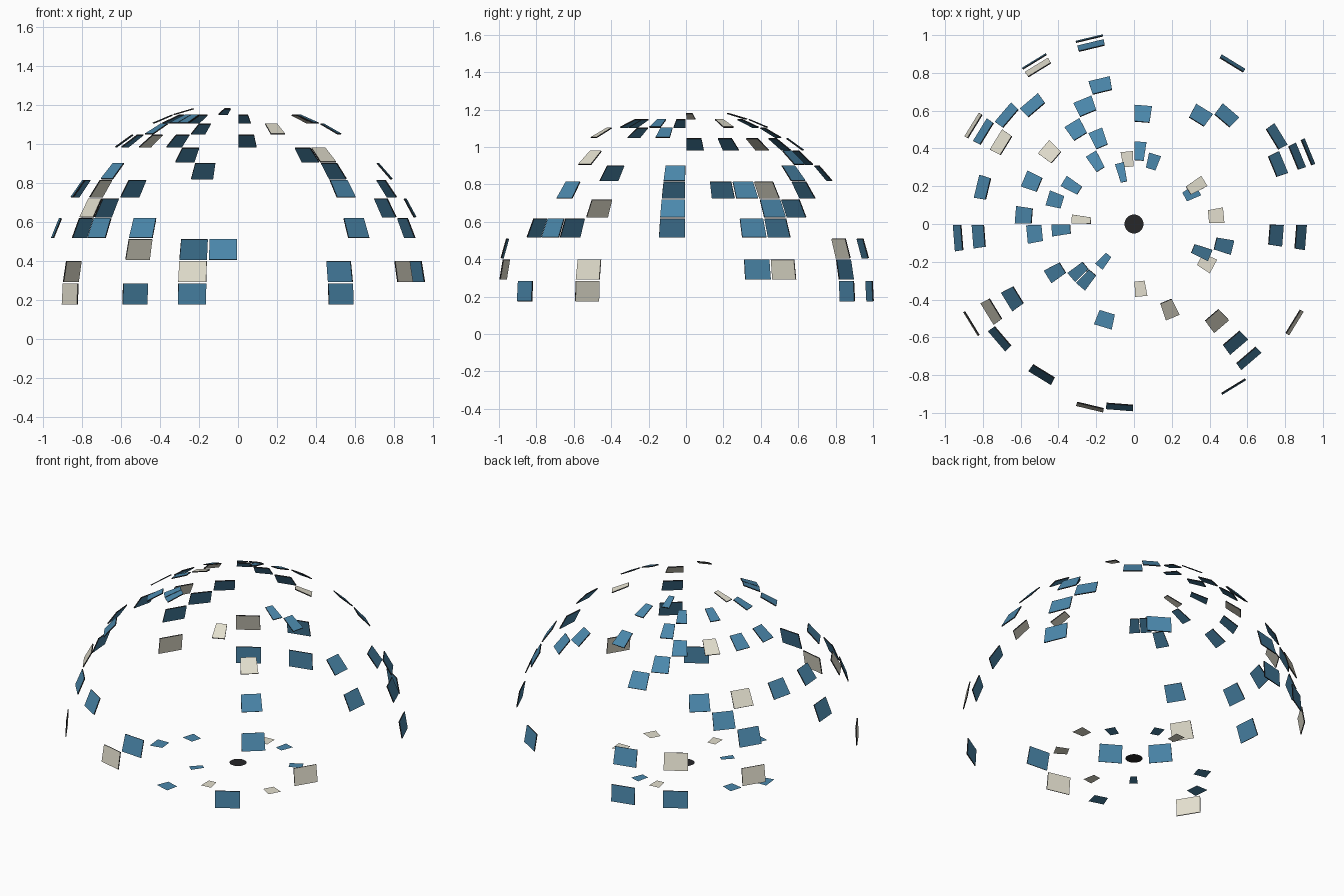
import bpy
from math import sin, cos, radians

cube = bpy.data.objects.get("Cube")
if cube:
    bpy.data.objects.remove(cube, do_unlink=True)


def material(name, rgb):
    mat = bpy.data.materials.new(name)
    mat.use_nodes = True
    mat.diffuse_color = (*rgb, 1)
    bsdf = next(n for n in mat.node_tree.nodes if n.type == "BSDF_PRINCIPLED")
    bsdf.inputs["Base Color"].default_value = (*rgb, 1)
    return mat


blue = material("steel blue", (0.07, 0.245, 0.41))
cream = material("warm cream", (0.77, 0.74, 0.62))
black = material("soft black", (0.02, 0.02, 0.022))

DOME_RADIUS, DOME_HEIGHT, DOME_BASE = 1.015, 1.035, 0.171
DOME_ROWS, DOME_COLUMNS = 14, 40
RING_START, RING_STEP, FLOOR_COLUMNS = 0.207, 0.0925, 32
DOME_GAP, FLOOR_GAP = 0.035, 0.06
TILE_THICKNESS = 0.006


def dome_point(u, v):
    """Point on the dome at column u and row v."""
    turn = radians(u * 360 / DOME_COLUMNS)
    rise = radians(v * 90 / DOME_ROWS)
    r = DOME_RADIUS * cos(rise)
    return r * cos(turn), r * sin(turn), DOME_BASE + DOME_HEIGHT * sin(rise)


def floor_point(u, v):
    """Point on the floor at column u and ring v, counted inwards."""
    turn = radians(u * 360 / FLOOR_COLUMNS)
    r = RING_START + RING_STEP * (4 - v)
    return r * cos(turn), r * sin(turn), 0


def tile_row(name, point, gap, row, blues, creams):
    """One mesh of separate flat tiles on a shared row."""
    verts, faces = [], []
    lo, hi = gap, 1 - gap
    for col in blues + creams:
        faces.append(tuple(range(len(verts), len(verts) + 4)))
        verts += [point(col + a, row + b)
                  for a, b in ((lo, lo), (hi, lo), (hi, hi), (lo, hi))]
    mesh = bpy.data.meshes.new(name)
    mesh.from_pydata(verts, [], faces)
    for mat in (blue, cream, black):
        mesh.materials.append(mat)
    for i, poly in enumerate(mesh.polygons):
        poly.material_index = int(i >= len(blues))
    obj = bpy.data.objects.new(name, mesh)
    bpy.context.collection.objects.link(obj)
    return obj


# Dome tiles with dark rims, bottom row first: blue columns, cream columns
dome = [
    ([11, 13, 33], [23]),
    ([2, 6], [16, 28, 36]),
    ([11, 29], [13]),
    ([2, 16, 20, 24, 26, 34], []),
    ([3, 15, 39], [23]),
    ([2, 14, 18, 20, 34], [16]),
    ([5, 11, 23, 39], []),
    ([6, 12], [34]),
    ([9, 13, 17, 19], [15]),
    ([12, 23, 38], [32]),
    ([9, 13, 16, 20, 24, 25, 37], [3]),
    ([11], [19]),
]
for row, (blues, creams) in enumerate(dome):
    tiles = tile_row(f"dome_tiles_row_{row + 1}", dome_point, DOME_GAP,
                     row, blues, creams)
    rim = tiles.modifiers.new("dark rim", "SOLIDIFY")
    rim.thickness = TILE_THICKNESS
    rim.offset = 0
    # Cream tiles are one slot up, and the last slot is the clamp
    rim.material_offset_rim = 2

# Floor tiles, outer ring first
floor = [
    ([16, 22], []),
    ([14], [0, 29]),
    ([2, 6], [8, 24]),
    ([20], []),
]
for ring, (blues, creams) in enumerate(floor):
    tile_row(f"floor_tiles_ring_{ring + 1}", floor_point, FLOOR_GAP,
             ring, blues, creams)

# Centre disc on the floor
bpy.ops.mesh.primitive_circle_add(vertices=32, radius=0.05, fill_type="NGON")
disc = bpy.context.object
disc.name = "centre_disc"
disc.data.materials.append(black)
